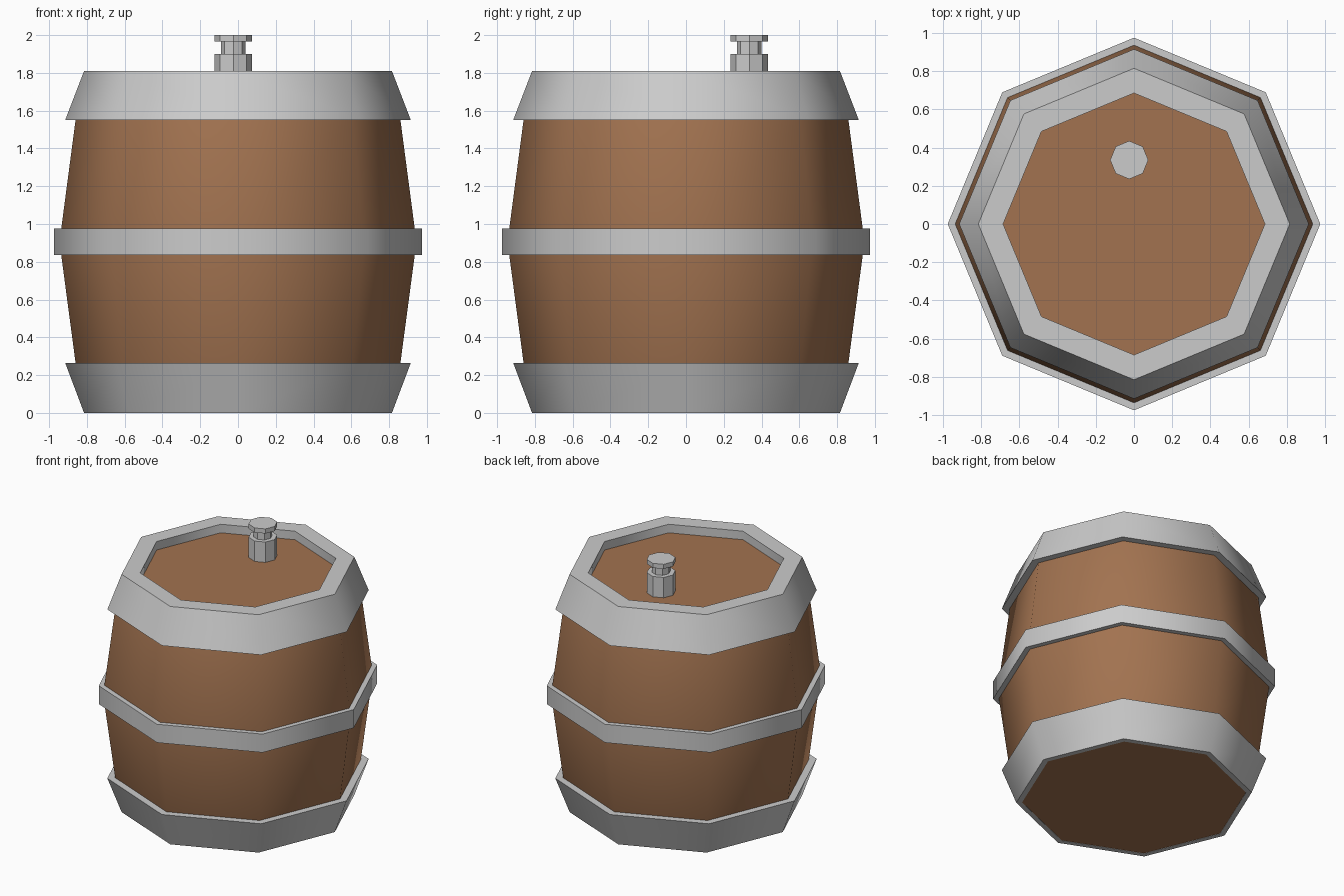
import bpy, bmesh, math

if "Cube" in bpy.data.objects:
    bpy.data.objects.remove(bpy.data.objects["Cube"])

SIDES = 8


def material(name, color):
    m = bpy.data.materials.new(name)
    m.diffuse_color = color
    m.use_nodes = True
    m.node_tree.nodes["Principled BSDF"].inputs["Base Color"].default_value = m.diffuse_color
    return m


def lathe(name, profile, closed, center=(0, 0), mat=None, angle=50):
    """Revolve (radius, z) points into an eight-sided solid."""
    bm = bmesh.new()
    rings = []
    for r, z in profile:
        rings.append([bm.verts.new((center[0] + r * math.cos(2 * math.pi * i / SIDES),
                                    center[1] + r * math.sin(2 * math.pi * i / SIDES), z))
                      for i in range(SIDES)])
    pairs = list(zip(rings, rings[1:]))
    if closed:
        pairs.append((rings[-1], rings[0]))
    else:
        bm.faces.new(rings[0][::-1])
        bm.faces.new(rings[-1])
    for a, b in pairs:
        for i in range(SIDES):
            j = (i + 1) % SIDES
            bm.faces.new((a[i], a[j], b[j], b[i]))
    bmesh.ops.recalc_face_normals(bm, faces=bm.faces)
    mesh = bpy.data.meshes.new(name)
    bm.to_mesh(mesh)
    bm.free()
    obj = bpy.data.objects.new(name, mesh)
    bpy.context.collection.objects.link(obj)
    if mat:
        mesh.materials.append(mat)
    bpy.ops.object.select_all(action='DESELECT')
    obj.select_set(True)
    bpy.context.view_layer.objects.active = obj
    if angle:
        bpy.ops.object.shade_smooth_by_angle(angle=math.radians(angle))
    return obj


wood = material("wood", (0.36, 0.17, 0.08, 1))

# Bulging wooden body, flush at the bottom with a recessed lid
lathe("barrel_body", [(0.775, 0.002), (0.86, 0.265), (0.945, 0.905),
                      (0.86, 1.55), (0.80, 1.745), ], False, mat=wood)

# Flared hoops at both ends; the top one forms a rim around the lid
lathe("bottom_hoop", [(0.815, 0), (0.915, 0.265), (0.86, 0.265), (0.775, 0)], True)
lathe("top_hoop", [(0.815, 1.81), (0.915, 1.55), (0.86, 1.55),
                   (0.80, 1.745), (0.685, 1.745), (0.685, 1.81)], True)

# Straight hoop around the middle
lathe("middle_hoop", [(0.975, 0.835), (0.975, 0.975), (0.936, 0.975),
                      (0.945, 0.905), (0.936, 0.835)], True)

# Bung on the lid: base, neck and cap
lathe("bung", [(0.10, 1.745), (0.10, 1.90), (0.065, 1.90), (0.065, 1.965),
               (0.10, 1.965), (0.10, 2.0)], False, center=(-0.025, 0.335), angle=30)
